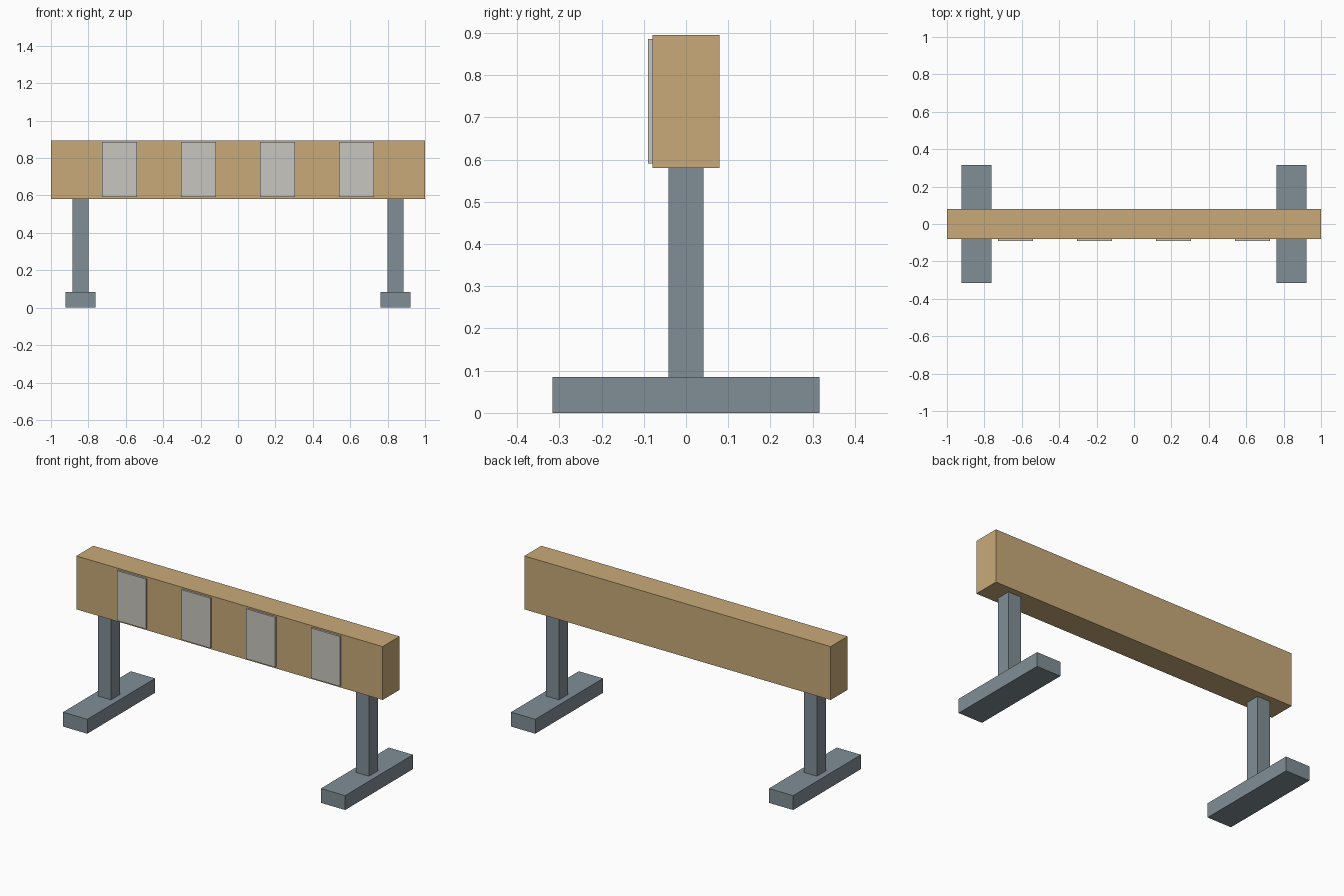
import bpy

if "Cube" in bpy.data.objects:
    bpy.data.objects.remove(bpy.data.objects["Cube"])


def material(name, rgb):
    m = bpy.data.materials.new(name)
    lin = [((c / 255 + 0.055) / 1.055) ** 2.4 for c in rgb]
    m.diffuse_color = (*lin, 1)
    m.use_nodes = True
    m.node_tree.nodes["Principled BSDF"].inputs["Base Color"].default_value = m.diffuse_color
    return m


wood = material("tan_wood", (200, 170, 121))
steel = material("blue_grey_steel", (128, 142, 150))
plate = material("pale_grey_plate", (201, 198, 191))


def box(name, centre, size, mat):
    bpy.ops.mesh.primitive_cube_add(size=1, location=centre)
    o = bpy.context.object
    o.name = name
    o.scale = size
    bpy.ops.object.transform_apply(location=False, rotation=False, scale=True)
    o.data.materials.append(mat)
    return o


# Long barrier beam
box("beam", (0, 0, 0.7375), (2, 0.158, 0.315), wood)

# Reflector plates on the front face
for i in range(4):
    x = (i - 1.5) * 0.4225
    box(f"reflector_plate_{i + 1}", (x, -0.0845, 0.7385), (0.189, 0.011, 0.295), plate)

# Post and cross foot at each end
for side, s in (("left", -1), ("right", 1)):
    box(f"{side}_post", (s * 0.842, 0, 0.3325), (0.084, 0.084, 0.495), steel)
    box(f"{side}_foot", (s * 0.842, 0, 0.0425), (0.158, 0.632, 0.085), steel)
